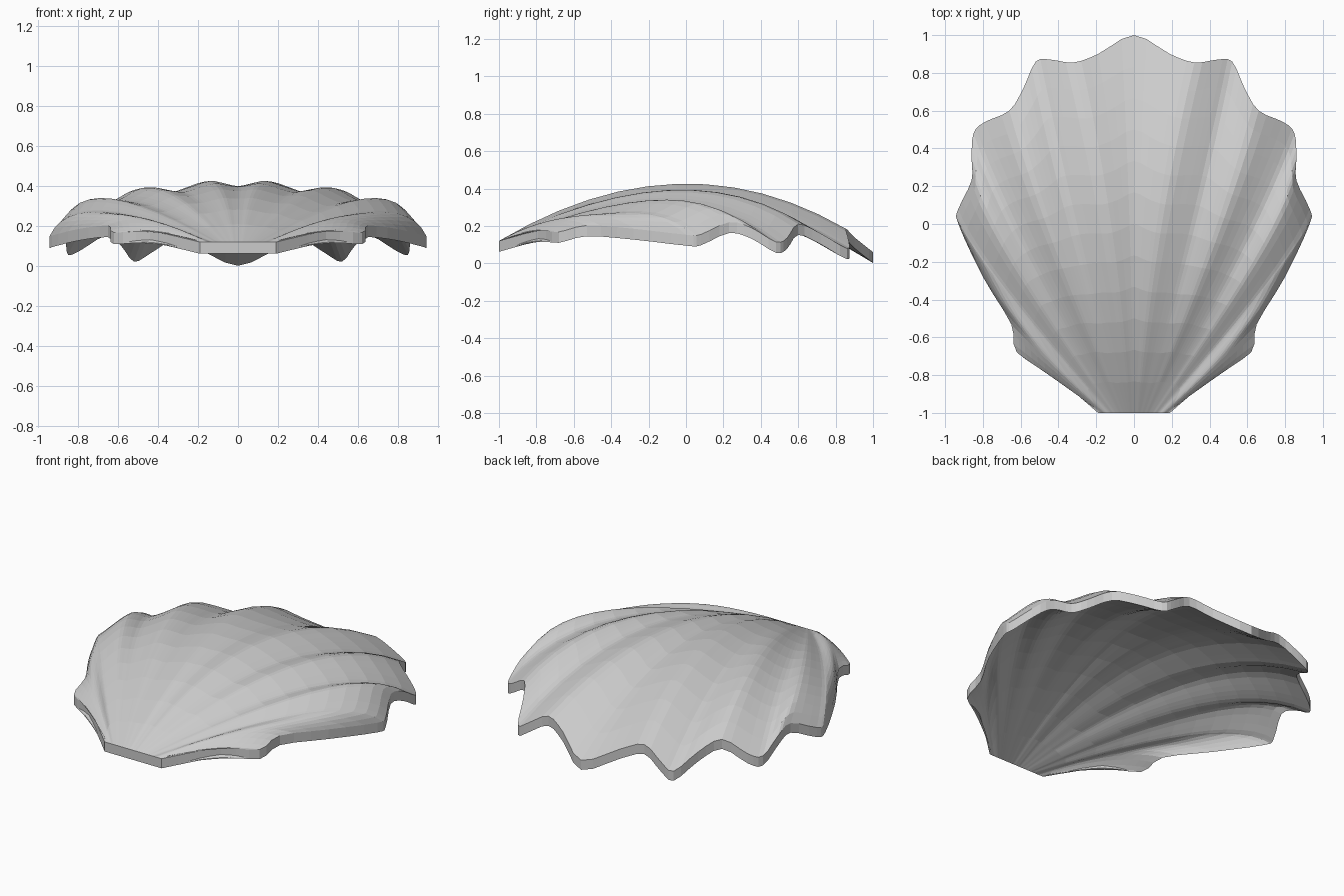
import bpy, bmesh
from mathutils import Vector

if "Cube" in bpy.data.objects:
    bpy.data.objects.remove(bpy.data.objects["Cube"])

THICK = 0.058
STEPS = 12   # faces along each rib
SUB = 3      # faces between neighbouring rib lines

# half of the fan: rim x, y, z and mid-rib x, y, z (grooves end in tips, ridges in notches)
RIBS = [
    (0.00, 1.00, 0.06, 0.00, 0.00, 0.400),
    (0.19, 0.90, 0.14, 0.07, -0.03, 0.414),
    (0.32, 0.855, 0.185, 0.14, -0.05, 0.425),
    (0.44, 0.87, 0.12, 0.24, -0.05, 0.395),
    (0.52, 0.86, 0.08, 0.31, -0.06, 0.374),
    (0.585, 0.72, 0.16, 0.37, -0.08, 0.385),
    (0.66, 0.60, 0.21, 0.43, -0.10, 0.390),
    (0.79, 0.54, 0.135, 0.51, -0.12, 0.350),
    (0.85, 0.48, 0.115, 0.57, -0.15, 0.325),
    (0.86, 0.35, 0.19, 0.61, -0.18, 0.332),
    (0.86, 0.23, 0.22, 0.64, -0.22, 0.333),
    (0.93, 0.08, 0.155, 0.68, -0.32, 0.280),
    (0.93, 0.00, 0.153, 0.67, -0.38, 0.270),
    (0.80, -0.28, 0.185, 0.56, -0.57, 0.255),
    (0.65, -0.53, 0.203, 0.45, -0.73, 0.225),
    (0.62, -0.68, 0.168, 0.42, -0.82, 0.175),
    (0.44, -0.79, 0.175, 0.32, -0.88, 0.155),
    (0.19, -1.00, 0.12, 0.19, -1.00, 0.12),
]


def catmull(a, b, c, d, t):
    return 0.5 * (2 * b + (c - a) * t + (2 * a - 5 * b + 4 * c - d) * t * t
                  + (3 * b - a - 3 * c + d) * t ** 3)


# complete set of rib lines, mirrored left to right, and smoothly refined
rims = [Vector(r[:3]) for r in RIBS]
mids = [Vector(r[3:]) for r in RIBS]
flip = lambda v: Vector((-v.x, v.y, v.z))
rims = [flip(v) for v in rims[:0:-1]] + rims
mids = [flip(v) for v in mids[:0:-1]] + mids
n = len(rims)


def refine(pts):
    out = []
    for i in range(n - 1):
        q = [pts[max(0, min(n - 1, i + k))] for k in (-1, 0, 1, 2)]
        out += [catmull(*q, s / SUB) for s in range(SUB)]
    return out + [pts[-1]]


rims, mids = refine(rims), refine(mids)
cols = len(rims)

# upper and lower skins: each rib arches from the hinge through its middle to the rim
bm = bmesh.new()
skins = []
for drop in (0.0, THICK):
    grid = []
    for i in range(cols):
        u = 2 * i / (cols - 1) - 1
        h = Vector((0.19 * u, -1.0, 0.12))
        ctrl = 2 * mids[i] - (h + rims[i]) / 2
        row = []
        for j in range(STEPS + 1):
            t = j / STEPS
            p = h * (1 - t) ** 2 + ctrl * 2 * t * (1 - t) + rims[i] * t * t
            row.append(bm.verts.new(p - Vector((0, 0, drop))))
        grid.append(row)
    skins.append(grid)
top, low = skins

for i in range(cols - 1):
    for j in range(STEPS):
        bm.faces.new((top[i][j], top[i][j + 1], top[i + 1][j + 1], top[i + 1][j]))
        bm.faces.new((low[i][j], low[i + 1][j], low[i + 1][j + 1], low[i][j + 1]))
    # rim band and hinge band
    for j in (0, STEPS):
        bm.faces.new((top[i][j], top[i + 1][j], low[i + 1][j], low[i][j]))
# end bands beside the hinge
for i in (0, cols - 1):
    for j in range(STEPS):
        bm.faces.new((top[i][j], top[i][j + 1], low[i][j + 1], low[i][j]))

bmesh.ops.remove_doubles(bm, verts=bm.verts, dist=0.0005)
bmesh.ops.recalc_face_normals(bm, faces=bm.faces)
mesh = bpy.data.meshes.new("scallop_shell")
bm.to_mesh(mesh)
bm.free()
shell = bpy.data.objects.new("scallop_shell", mesh)
bpy.context.collection.objects.link(shell)
